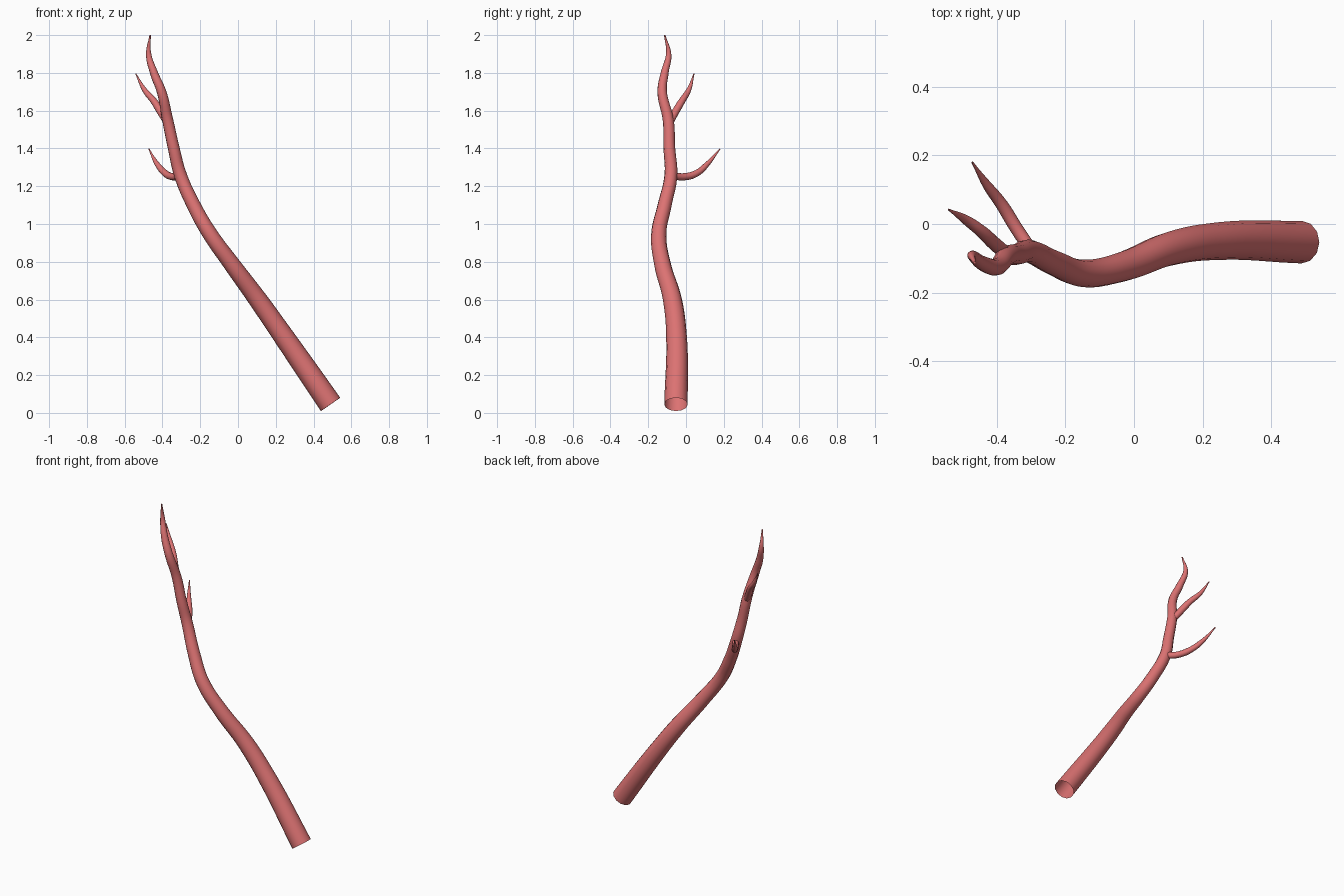
import bpy

mat = bpy.data.materials.new("red")
mat.diffuse_color = (0.72, 0.17, 0.17, 1)


def limb(name, pts):
    """Tapered open tube through (x, y, z, radius) points."""
    cu = bpy.data.curves.new(name, 'CURVE')
    cu.dimensions = '3D'
    cu.bevel_depth = 1.0
    cu.bevel_resolution = 4
    cu.resolution_u = 8
    cu.use_fill_caps = False
    sp = cu.splines.new('BEZIER')
    sp.radius_interpolation = 'CARDINAL'
    sp.bezier_points.add(len(pts) - 1)
    for bp, (x, y, z, r) in zip(sp.bezier_points, pts):
        bp.co = (x, y, z)
        bp.radius = r
        bp.handle_left_type = bp.handle_right_type = 'AUTO'
    ob = bpy.data.objects.new(name, cu)
    bpy.context.collection.objects.link(ob)
    bpy.ops.object.select_all(action='DESELECT')
    ob.select_set(True)
    bpy.context.view_layer.objects.active = ob
    bpy.ops.object.convert(target='MESH')
    ob = bpy.context.object
    ob.data.materials.clear()
    ob.data.materials.append(mat)
    bpy.ops.object.shade_smooth()
    return ob


# main stem, open at the bottom
limb("main_stem", [
    (0.49, -0.053, 0.045, 0.062), (0.245, -0.05, 0.40, 0.055),
    (0.105, -0.072, 0.60, 0.050), (-0.035, -0.125, 0.79, 0.044),
    (-0.15, -0.144, 0.95, 0.040), (-0.235, -0.113, 1.10, 0.037),
    (-0.305, -0.080, 1.26, 0.034), (-0.340, -0.088, 1.40, 0.031),
    (-0.372, -0.094, 1.55, 0.029), (-0.405, -0.126, 1.70, 0.025),
    (-0.445, -0.113, 1.80, 0.021), (-0.473, -0.092, 1.90, 0.014),
    (-0.465, -0.113, 2.00, 0.004)])

# lower side branch
limb("lower_branch", [
    (-0.305, -0.07, 1.255, 0.019), (-0.345, -0.01, 1.25, 0.019),
    (-0.385, 0.055, 1.268, 0.018), (-0.43, 0.115, 1.32, 0.013),
    (-0.472, 0.18, 1.398, 0.003)])

# upper side branch
limb("upper_branch", [
    (-0.375, -0.085, 1.54, 0.020), (-0.41, -0.055, 1.595, 0.020),
    (-0.445, -0.022, 1.65, 0.018), (-0.495, 0.015, 1.71, 0.013),
    (-0.541, 0.042, 1.795, 0.003)])
